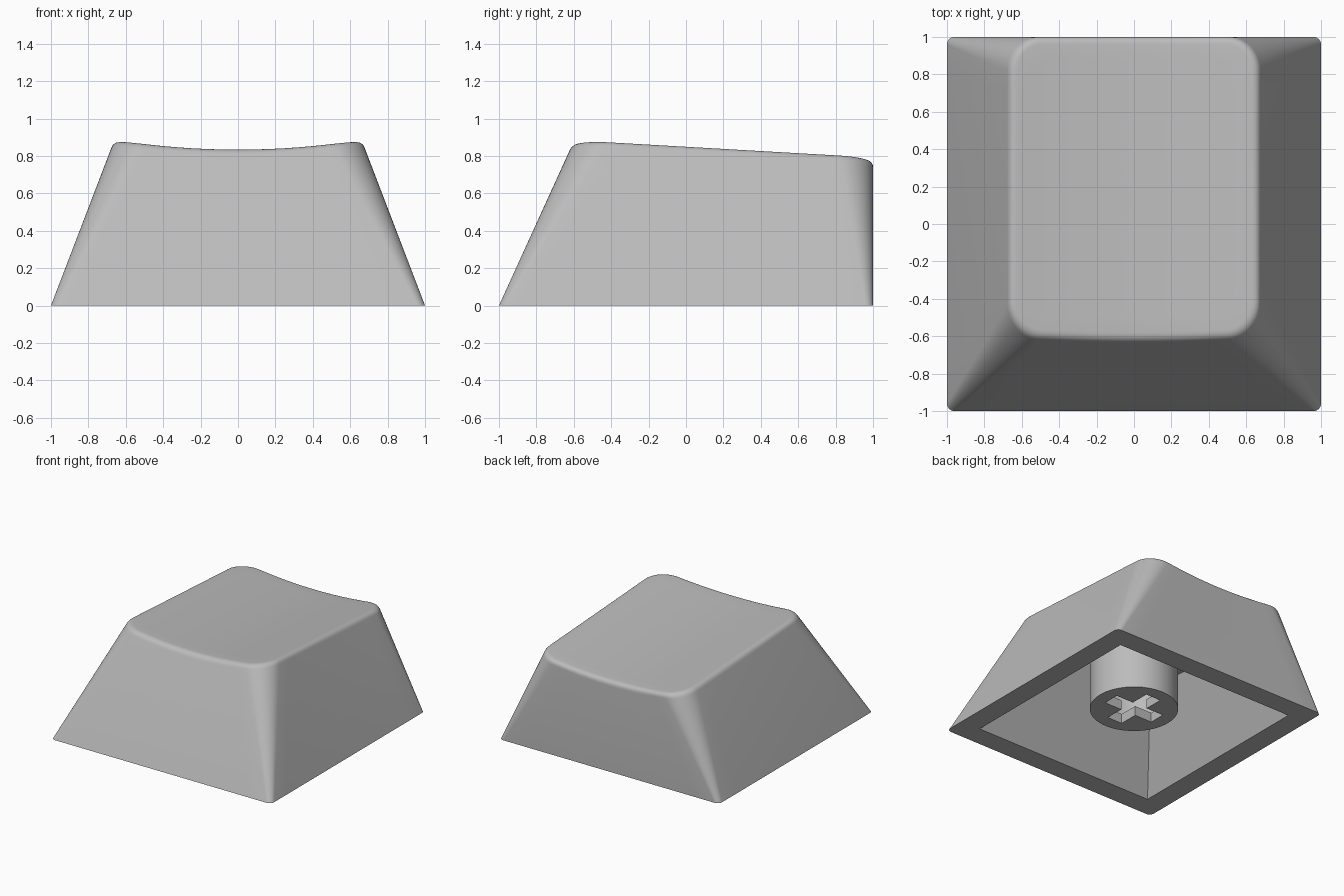
import bpy, bmesh, math
from mathutils import Vector

if "Cube" in bpy.data.objects:
    bpy.data.objects.remove(bpy.data.objects["Cube"])

H = 0.85            # nominal height at which the top outline is measured
SLOPE = 0.057       # backward slope of the top
FILLET = 0.04

grey = bpy.data.materials.new("mid_grey")
grey.diffuse_color = (0.5, 0.5, 0.5, 1)
grey.use_nodes = True
grey.node_tree.nodes["Principled BSDF"].inputs["Base Color"].default_value = grey.diffuse_color


def rounded_rect(x0, x1, y0, y1, r, corner=10, side=12):
    """Counter-clockwise outline as (point, outward normal) pairs."""
    corners = [(x1 - r, y1 - r), (x0 + r, y1 - r), (x0 + r, y0 + r), (x1 - r, y0 + r)]
    out = []
    for i, (cx, cy) in enumerate(corners):
        for k in range(corner + 1):
            a = math.pi / 2 * (i + k / corner)
            n = Vector((math.cos(a), math.sin(a), 0))
            out.append((Vector((cx, cy, 0)) + n * r, n))
        # straight run to the start of the next corner
        a = math.pi / 2 * (i + 1)
        n = Vector((math.cos(a), math.sin(a), 0))
        nxt = Vector((*corners[(i + 1) % 4], 0)) + n * r
        p = out[-1][0].copy()
        out += [(p.lerp(nxt, k / side), n) for k in range(1, side)]
    return out


def dish(x, y):
    """Height of the scooped, back-sloping top."""
    return 0.829 - SLOPE * (y + 0.5) + 0.122 * x * x


def add_loop(bm, pts):
    return [bm.verts.new(p) for p in pts]


def bridge(bm, a, b):
    n = len(a)
    for i in range(n):
        j = (i + 1) % n
        bm.faces.new((a[i], a[j], b[j], b[i]))


def fill_between(bm, *loops):
    """Flat face with a hole, between an outer and an inner loop."""
    edges = []
    for lp in loops:
        edges += [bm.edges.get((lp[i - 1], lp[i])) for i in range(len(lp))]
    bmesh.ops.triangle_fill(bm, use_beauty=True, edges=edges)


def finish(bm, name):
    bmesh.ops.recalc_face_normals(bm, faces=bm.faces[:])
    me = bpy.data.meshes.new(name)
    bm.to_mesh(me)
    bm.free()
    me.materials.append(grey)
    ob = bpy.data.objects.new(name, me)
    bpy.context.collection.objects.link(ob)
    bpy.ops.object.select_all(action='DESELECT')
    ob.select_set(True)
    bpy.context.view_layer.objects.active = ob
    bpy.ops.object.shade_smooth_by_angle(angle=math.radians(28))
    return ob


# Cap shell: tapered walls, rounded top edge, dished top
bm = bmesh.new()
base = [p for p, n in rounded_rect(-1, 1, -1, 1, 0.04)]
top = rounded_rect(-0.676, 0.676, -0.61, 1, 0.18)
edge, inset = [], []
for b, (t, n) in zip(base, top):
    t = Vector((t.x, t.y, H - SLOPE * (t.y + 0.5)))
    e = t.copy()
    for _ in range(8):                      # meet the wall with the dish
        e = b.lerp(t, dish(e.x, e.y) / t.z)
    q = e - n * FILLET
    q.z = dish(q.x, q.y)
    edge.append(e)
    inset.append(q)

rings = [base]
for k in range(7):                          # fillet from wall to top
    u = k / 6
    ring = []
    for b, e, q in zip(base, edge, inset):
        p = e + (b - e).normalized() * FILLET
        ring.append(p * (1 - u) ** 2 + e * 2 * u * (1 - u) + q * u * u)
    rings.append(ring)
centre = Vector((0, 0.2, 0))
for k in range(1, 10):                      # top surface
    ring = []
    for q in inset:
        p = q.lerp(centre, k / 10)
        p.z = dish(p.x, p.y)
        ring.append(p)
    rings.append(ring)

loops = [add_loop(bm, r) for r in rings]
for a, b in zip(loops, loops[1:]):
    bridge(bm, a, b)
tip = bm.verts.new((0, 0.2, dish(0, 0.2)))
last = loops[-1]
for i in range(len(last)):
    bm.faces.new((last[i - 1], last[i], tip))

# Hollow underside with sharp corners and a sloping roof
s, rx, ry = 0.825, 0.53, -0.44
zb, zf = 0.608, 0.68
mouth = add_loop(bm, [(s, s, 0), (-s, s, 0), (-s, -s, 0), (s, -s, 0)])
roof = add_loop(bm, [(rx, s, zb), (-rx, s, zb), (-rx, ry, zf), (rx, ry, zf)])
bridge(bm, mouth, roof)
bm.faces.new(roof)
fill_between(bm, loops[0], mouth)
finish(bm, "cap_shell")

# Stem: round post whose end plate has a cross-shaped opening
bm = bmesh.new()
R, RI, z0, z1, z2 = 0.333, 0.27, 0.115, 0.195, 0.66
L, W = 0.226, 0.068


def circle(r, z):
    return [(r * math.cos(a), r * math.sin(a), z) for a in (math.tau * i / 64 for i in range(64))]


arm = [(L, -W), (L, W), (W, W)]
cross = []
for i in range(4):
    c, sn = round(math.cos(i * math.pi / 2)), round(math.sin(i * math.pi / 2))
    cross += [(x * c - y * sn, x * sn + y * c) for x, y in arm]

post_low, post_high = add_loop(bm, circle(R, z0)), add_loop(bm, circle(R, z2))
bore_low, bore_high = add_loop(bm, circle(RI, z1)), add_loop(bm, circle(RI, z2))
slot_low = add_loop(bm, [(x, y, z0) for x, y in cross])
slot_high = add_loop(bm, [(x, y, z1) for x, y in cross])
bridge(bm, post_low, post_high)
bridge(bm, post_high, bore_high)
bridge(bm, bore_high, bore_low)
bridge(bm, slot_low, slot_high)
fill_between(bm, post_low, slot_low)
fill_between(bm, bore_low, slot_high)
finish(bm, "stem")
